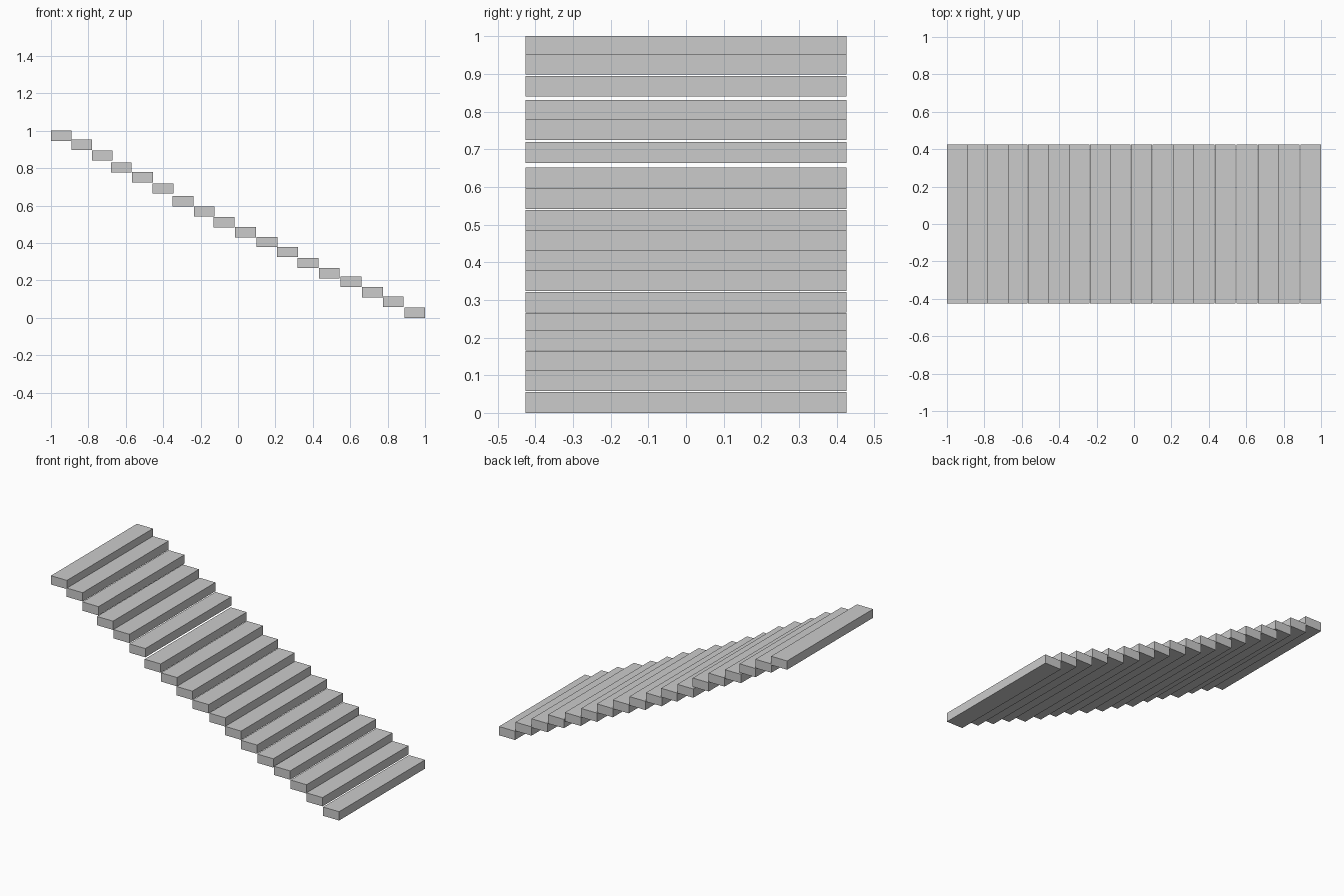
import bpy

# Slab dimensions: tread depth, stair width, thickness
DEPTH, WIDTH, THICK = 0.111, 0.852, 0.055

# Slightly uneven steps, from the top (left) to the bottom (right)
LEFTS = [-1.0, -0.891, -0.781, -0.68, -0.566, -0.456, -0.349, -0.236, -0.13,
         -0.016, 0.099, 0.209, 0.319, 0.432, 0.549, 0.663, 0.774, 0.889]
TOPS = [1.001, 0.953, 0.895, 0.831, 0.779, 0.719, 0.651, 0.596, 0.539,
        0.485, 0.433, 0.379, 0.321, 0.265, 0.22, 0.164, 0.113, 0.055]


def add_step(name, left, top):
    bpy.ops.mesh.primitive_cube_add(
        size=1, location=(left + DEPTH / 2, 0, top - THICK / 2))
    step = bpy.context.object
    step.name = name
    step.scale = (DEPTH, WIDTH, THICK)
    bpy.ops.object.transform_apply(location=False, rotation=False, scale=True)


# Stair treads
for i, (left, top) in enumerate(zip(LEFTS, TOPS)):
    add_step(f"stair_step_{i + 1:02d}", left, top)
